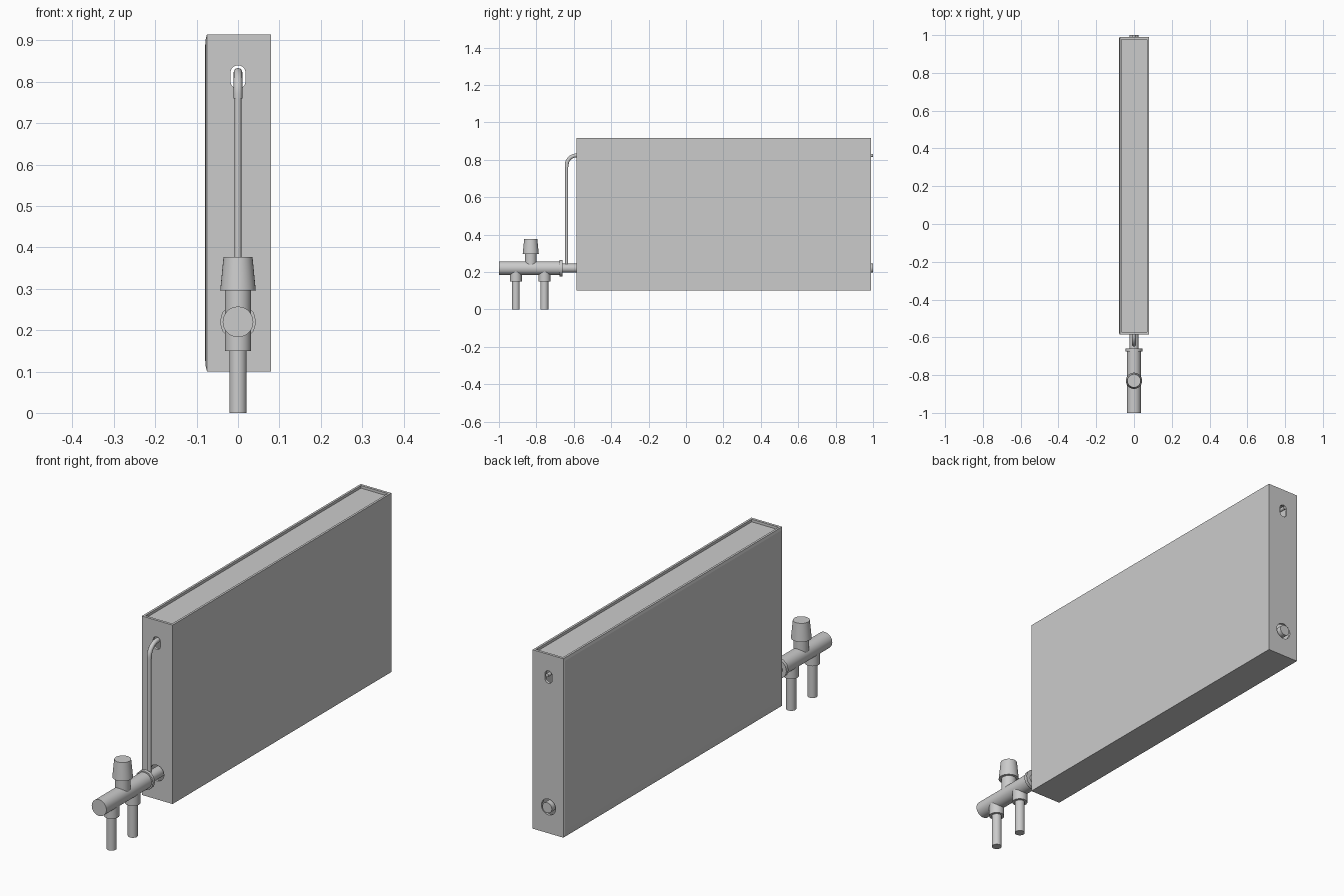
import bpy, bmesh, math
from mathutils import Vector

if "Cube" in bpy.data.objects:
    bpy.data.objects.remove(bpy.data.objects["Cube"])


def box(name, lo, hi):
    lo, hi = Vector(lo), Vector(hi)
    bpy.ops.mesh.primitive_cube_add(size=1, location=(lo + hi) / 2)
    ob = bpy.context.object
    ob.name = name
    ob.scale = hi - lo
    bpy.ops.object.transform_apply(location=True, scale=True)
    return ob


def rod(name, a, b, r1, r2=None, sides=32):
    """Capped cylinder or cone from point a to point b."""
    a, b = Vector(a), Vector(b)
    bpy.ops.mesh.primitive_cone_add(vertices=sides, radius1=r1, radius2=r1 if r2 is None else r2,
                                    depth=(b - a).length, location=(a + b) / 2)
    ob = bpy.context.object
    ob.name = name
    ob.rotation_euler = (b - a).to_track_quat('Z', 'Y').to_euler()
    bpy.ops.object.shade_smooth_by_angle(angle=math.radians(35))
    return ob


def slot_cutter(r, z_low, z_high):
    """Stadium shape running through both end walls."""
    bm = bmesh.new()
    n = 16
    ring = []
    for zc, start in ((z_high, 0), (z_low, math.pi)):
        for i in range(n + (z_low != z_high)):
            t = start + math.pi * i / n
            ring.append(bm.verts.new((r * math.cos(t), -0.8, zc + r * math.sin(t))))
    face = bm.faces.new(ring)
    out = bmesh.ops.extrude_face_region(bm, geom=[face])
    bmesh.ops.translate(bm, vec=(0, 2, 0), verts=[v for v in out['geom'] if isinstance(v, bmesh.types.BMVert)])
    bmesh.ops.recalc_face_normals(bm, faces=bm.faces)
    me = bpy.data.meshes.new("slot_cutter")
    bm.to_mesh(me)
    bm.free()
    ob = bpy.data.objects.new("slot_cutter", me)
    bpy.context.collection.objects.link(ob)
    return ob


def cut(ob, cutter):
    mod = ob.modifiers.new("cut", 'BOOLEAN')
    mod.operation, mod.solver, mod.object = 'DIFFERENCE', 'EXACT', cutter
    bpy.context.view_layer.objects.active = ob
    bpy.ops.object.modifier_apply(modifier=mod.name)
    bpy.data.objects.remove(cutter)


# Hollow casing, open at the top, with pipe openings in both ends
Y0, Y1, Z0, Z1 = -0.585, 0.99, 0.10, 0.915
casing = box("casing", (-0.075, Y0, Z0), (0.08, Y1, Z1))
cut(casing, box("cavity", (-0.065, Y0 + 0.012, Z0 + 0.012), (0.07, Y1 - 0.012, Z1 + 0.1)))
cut(casing, slot_cutter(0.018, 0.801, 0.822))
cut(casing, slot_cutter(0.036, 0.22, 0.22))

# Recessed top panel
box("top_panel", (-0.065, Y0 + 0.012, 0.893), (0.07, Y1 - 0.012, 0.903))

# Shallow raised face panel with sloping borders
bm = bmesh.new()
loops = []
for x, iy, iz in ((-0.075, 0, 0), (-0.078, 0.006, 0.012), (-0.08, 0.018, 0.035)):
    loops.append([bm.verts.new((x, y, z)) for y, z in
                  ((Y0 + iy, Z0 + iz), (Y1 - iy, Z0 + iz), (Y1 - iy, Z1 - iz), (Y0 + iy, Z1 - iz))])
for a, b in zip(loops, loops[1:]):
    for i in range(4):
        j = (i + 1) % 4
        bm.faces.new((a[i], a[j], b[j], b[i]))
bm.faces.new(loops[0])
bm.faces.new(loops[-1])
bmesh.ops.recalc_face_normals(bm, faces=bm.faces)
me = bpy.data.meshes.new("face_panel")
bm.to_mesh(me)
bm.free()
bpy.context.collection.objects.link(bpy.data.objects.new("face_panel", me))

# Lower feed pipe, valve body and collar nut
ZC = 0.22
rod("feed_pipe", (0, -0.67, ZC), (0, 1.0, ZC), 0.024)
rod("valve_body", (0, -1.0, ZC), (0, -0.665, ZC), 0.037)
rod("collar_nut", (0, -0.675, ZC), (0, -0.66, ZC), 0.044, sides=12)

# Two downward tails with sleeves
for side, y in (("outer", -0.91), ("inner", -0.757)):
    rod(side + "_tail_sleeve", (0, y, 0.15), (0, y, ZC), 0.032)
    rod(side + "_tail_pipe", (0, y, 0), (0, y, 0.16), 0.021)

# Valve neck and tapered control knob
rod("valve_neck", (0, -0.83, ZC), (0, -0.83, 0.30), 0.032)
rod("control_knob", (0, -0.83, 0.296), (0, -0.83, 0.377), 0.043, 0.035)

# Riser pipe, swept elbow and upper pipe
rod("riser_pipe", (0, -0.638, ZC), (0, -0.638, 0.77), 0.008, sides=24)
rod("upper_pipe", (0, -0.585, 0.823), (0, 1.0, 0.823), 0.008, sides=24)
cu = bpy.data.curves.new("elbow", 'CURVE')
cu.dimensions = '3D'
cu.bevel_depth, cu.bevel_resolution, cu.use_fill_caps = 0.0105, 5, True
sp = cu.splines.new('POLY')
path = [(0, -0.638, 0.76)]
path += [(0, -0.585 - 0.053 * math.cos(t), 0.77 + 0.053 * math.sin(t))
         for t in (math.pi / 2 * i / 12 for i in range(13))]
path.append((0, -0.565, 0.823))
sp.points.add(len(path) - 1)
for p, co in zip(sp.points, path):
    p.co = (*co, 1)
elbow = bpy.data.objects.new("elbow", cu)
bpy.context.collection.objects.link(elbow)
bpy.ops.object.select_all(action='DESELECT')
elbow.select_set(True)
bpy.context.view_layer.objects.active = elbow
bpy.ops.object.convert(target='MESH')
bpy.ops.object.shade_smooth_by_angle(angle=math.radians(35))
